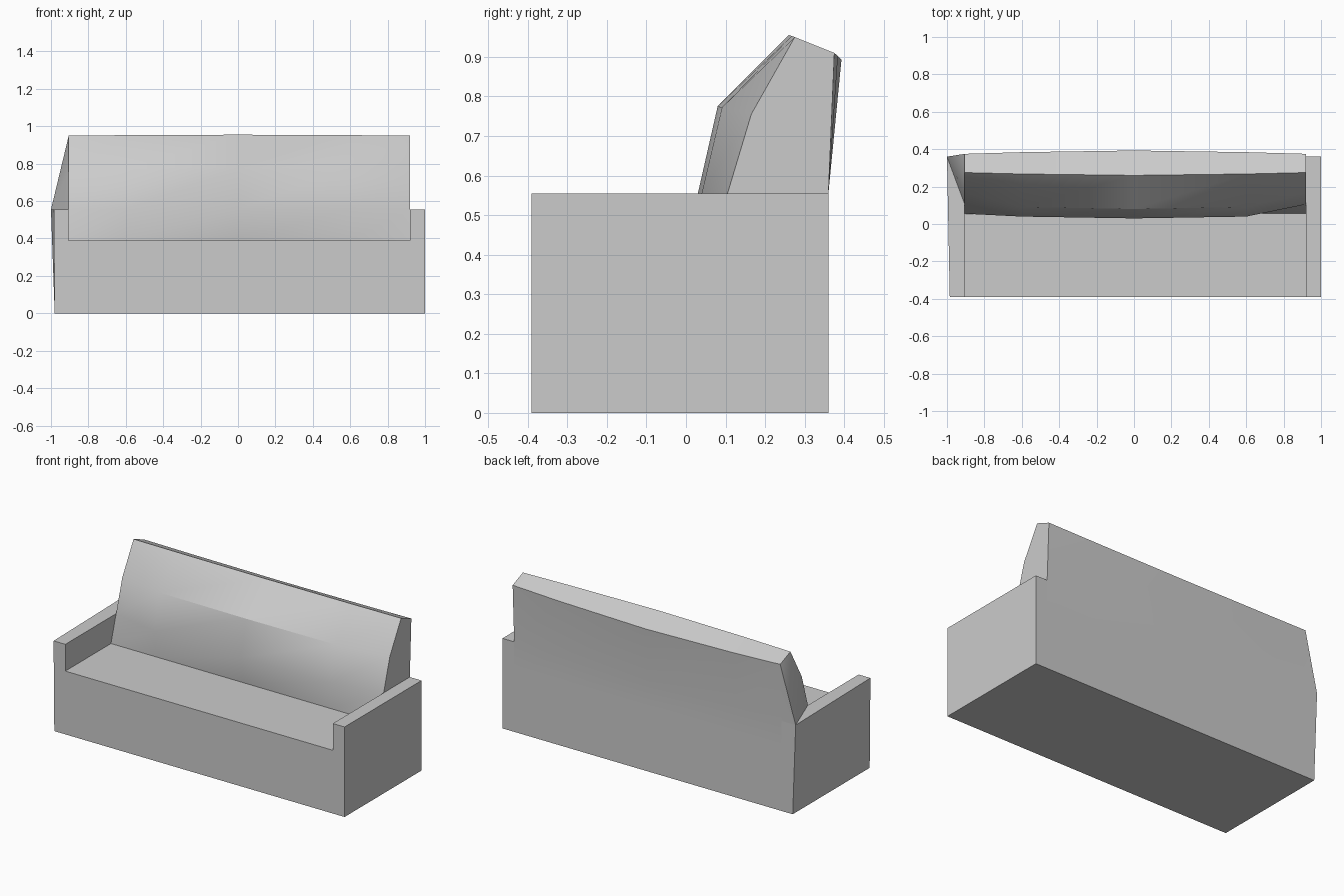
import bpy, bmesh
from math import radians

cube = bpy.data.objects.get("Cube")
if cube:
    bpy.data.objects.remove(cube, do_unlink=True)

grey = bpy.data.materials.new("light grey")
grey.use_nodes = True
colour = (0.6, 0.6, 0.6, 1)
grey.diffuse_color = colour
grey.node_tree.nodes["Principled BSDF"].inputs["Base Color"].default_value = colour

FRONT, BACK = -0.39, 0.36
ARM, SEAT = 0.555, 0.39
LEFT, RIGHT = 0.92, -0.905          # inner faces of the arms


def finish(name, bm):
    bmesh.ops.recalc_face_normals(bm, faces=bm.faces)
    mesh = bpy.data.meshes.new(name)
    bm.to_mesh(mesh)
    bm.free()
    mesh.materials.append(grey)
    obj = bpy.data.objects.new(name, mesh)
    bpy.context.collection.objects.link(obj)
    return obj


# Base: U-shaped profile with the seat between two arms
bm = bmesh.new()
profile = [(-0.98, 0), (1, 0), (1, ARM), (LEFT, ARM), (LEFT, SEAT),
           (RIGHT, SEAT), (RIGHT, ARM), (-0.985, ARM)]
ends = [[bm.verts.new((x, y, z)) for x, z in profile] for y in (FRONT, BACK)]
ends[1][-1].co.x = -1               # flared rear corner
bm.faces.new(ends[0])
bm.faces.new(ends[1])
for i in range(len(profile)):
    j = (i + 1) % len(profile)
    bm.faces.new((ends[0][i], ends[0][j], ends[1][j], ends[1][i]))
finish("seat_and_arms", bm)

# Backrest: cross-sections that bulge toward the middle
end_section = [(0.055, SEAT), (0.105, ARM), (0.165, 0.755), (0.275, 0.95),
               (0.375, 0.91), (BACK, ARM), (BACK, SEAT)]
mid_section = [(0.055, SEAT), (0.03, ARM), (0.08, 0.775), (0.26, 0.955),
               (0.393, 0.893), (BACK, ARM), (BACK, SEAT)]
# position, bulge of the cushion front, bulge of the upper and rear edges
stations = [(RIGHT, 0, 0), (-0.6, 0.87, 0.5), (0, 1, 1),
            (0.6, 0.87, 0.5), (LEFT, 0, 0)]
bm = bmesh.new()
rings = []
for x, cushion, rear in stations:
    ring = []
    for i, (a, b) in enumerate(zip(end_section, mid_section)):
        t = cushion if i < 3 else rear
        ring.append(bm.verts.new((x, a[0] + (b[0] - a[0]) * t, a[1] + (b[1] - a[1]) * t)))
    rings.append(ring)
for r, s in zip(rings, rings[1:]):
    for i in range(len(r)):
        j = (i + 1) % len(r)
        bm.faces.new((r[i], r[j], s[j], s[i]))
bm.faces.new(rings[-1])

# Right end spreads to the flared rear corner of the arm
r = rings[0]
corner = bm.verts.new((-1, BACK, ARM))
for i in range(1, 5):
    bm.faces.new((r[i], r[i + 1], corner))
bm.faces.new((r[1], r[5], corner))
bm.faces.new((r[0], r[1], r[5], r[6]))
backrest = finish("backrest", bm)

bpy.ops.object.select_all(action="DESELECT")
backrest.select_set(True)
bpy.context.view_layer.objects.active = backrest
bpy.ops.object.shade_smooth_by_angle(angle=radians(31))
